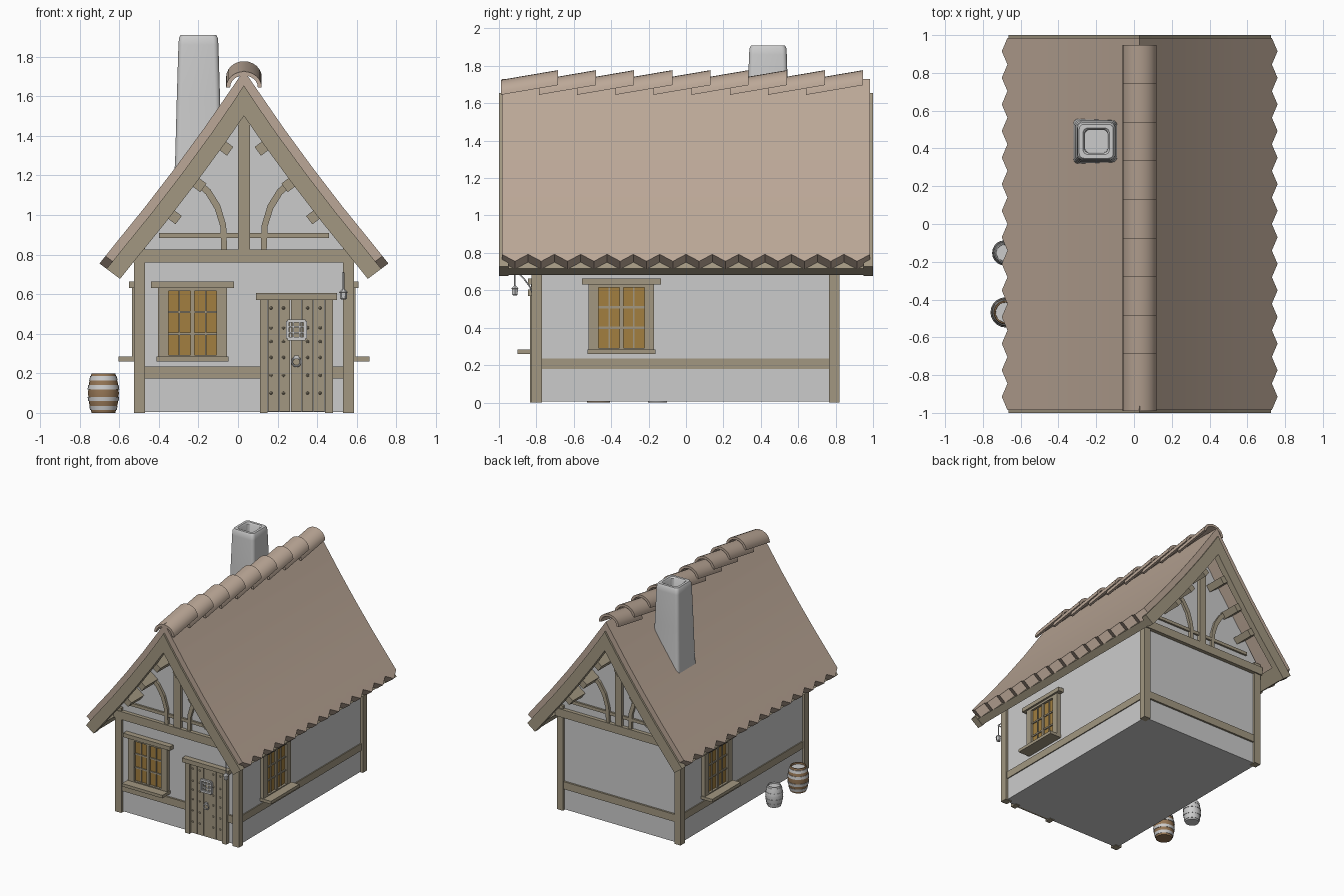
import bpy, bmesh
from math import sin, cos, pi
from mathutils import Matrix, Vector

if "Cube" in bpy.data.objects:
    bpy.data.objects.remove(bpy.data.objects["Cube"])

CX = 0.03  # ridge position in x


def material(name, rgb):
    m = bpy.data.materials.new(name)
    m.diffuse_color = (*rgb, 1)
    m.use_nodes = True
    m.node_tree.nodes["Principled BSDF"].inputs["Base Color"].default_value = m.diffuse_color
    return m


TIMBER = material("timber", (0.36, 0.31, 0.22))
TILE = material("tile", (0.50, 0.39, 0.31))
GLASS = material("amber_glass", (0.36, 0.21, 0.05))
OAK = material("barrel_wood", (0.30, 0.18, 0.09))


def finish(name, bm, mat=None, smooth=False):
    bmesh.ops.recalc_face_normals(bm, faces=bm.faces)
    me = bpy.data.meshes.new(name)
    bm.to_mesh(me)
    bm.free()
    ob = bpy.data.objects.new(name, me)
    bpy.context.collection.objects.link(ob)
    if mat:
        me.materials.append(mat)
    if smooth:
        bpy.ops.object.select_all(action='DESELECT')
        ob.select_set(True)
        bpy.context.view_layer.objects.active = ob
        bpy.ops.object.shade_smooth_by_angle(angle=0.7)
    return ob


def add_loft(bm, rings):
    rows = [[bm.verts.new(p) for p in r] for r in rings]
    for a, b in zip(rows, rows[1:]):
        for i in range(len(a)):
            j = (i + 1) % len(a)
            bm.faces.new((a[i], a[j], b[j], b[i]))
    bm.faces.new(rows[0])
    bm.faces.new(rows[-1])


def loft(name, ring_sets, mat=None, smooth=True):
    bm = bmesh.new()
    for rings in ring_sets:
        add_loft(bm, rings)
    return finish(name, bm, mat, smooth)


def prism(name, polys, y_ranges, mat=None):
    """Polygons in (offset from ridge, z), extruded along y."""
    return loft(name, [[[(CX + d, y, z) for d, z in p] for y in yr]
                       for p in polys for yr in y_ranges], mat, False)


def boxes(name, items, mat=None, place=lambda u, o, z: (u, o, z)):
    return loft(name, [[[place(u, o, z) for u, o in ((a, c), (b, c), (b, d), (a, d))]
                        for z in (e, f)] for a, b, c, d, e, f in items], mat, False)


def mirrored(polys):
    return polys + [[(-d, z) for d, z in p] for p in polys]


# Sagging roof section: off() gives a point at distance d, depth t below the surface
SECTION = [(0, 1.73), (.1, 1.585), (.2, 1.44), (.35, 1.235), (.5, 1.04), (.65, .855), (.73, .755)]


def off(d, t):
    if d == 0:
        return (0, 1.73 - t / .6)
    for (a, za), (b, zb) in zip(SECTION, SECTION[1:]):
        if d <= b + 1e-6:
            return (d - .8 * t, za + (zb - za) * (d - a) / (b - a) - .6 * t)


def band(ds, t0, t1):
    return [off(d, t0) for d in ds] + [off(d, t1) for d in reversed(ds)]


# Roof slab with zigzag eaves
rings, N = [], 28
for i in range(N + 1):
    y = -.985 + 1.97 * i / N
    half = [.1, .2, .35, .5, .65, .70 if i % 2 == 0 else .73]
    top = [off(d, 0) for d in half]
    low = [off(d, .07) for d in half]
    ring = ([(-d, z) for d, z in reversed(top)] + [off(0, 0)] + top
            + low[::-1] + [off(0, .07)] + [(-d, z) for d, z in low])
    rings.append([(CX + d, y, z) for d, z in ring])
loft("roof", [rings], TILE)

# Overlapping ridge tiles
caps = []
for k in range(9):
    y0 = -.99 + .204 * k
    ends = []
    for y, zb in ((y0, 1.645), (y0 + .305, 1.697)):
        arc = [pi * i / 12 for i in range(13)]
        ends.append([(CX + .09 * cos(a), y, zb + .08 * sin(a)) for a in arc]
                    + [(CX + .07 * cos(a), y, zb + .06 * sin(a)) for a in reversed(arc)])
    caps.append(ends)
loft("ridge_tiles", caps, TILE)

# Roof timbers: barge boards, eave plates, purlin ends
DS = [0, .1, .2, .35, .5, .65, .73]
BOTH = [(-1, -.95), (.95, 1)]
prism("barge_boards", mirrored([band(DS, .045, .13)]), BOTH, TIMBER)
prism("eave_plates", mirrored([band([.66, .728], .07, .125)]), [(-.97, .97)], TIMBER)
prism("purlin_ends", mirrored([band([d - .016, d + .016], .07, .175) for d in (.21, .345, .47)]),
      [(-.96, -.78), (.78, .96)], TIMBER)

# Plaster body with both gables
prism("walls", [[(-.535, .005), (.535, .005), (.535, .86), (0, 1.6), (-.535, .86)]], [(-.8, .8)])

# Corner posts and horizontal beams
XL, XR = -.525, .585
boxes("corner_posts", [(x, x + .055, y, y + .055, 0, .85)
                       for x in (XL, XR - .055) for y in (-.825, .765)], TIMBER)
boxes("beams",
      [(XL + .05, .115, -.815, -.78, .175, .235), (.475, XR - .05, -.815, -.78, .175, .235),
       (XL + .05, XR - .05, .78, .815, .175, .235)]
      + [(x, x + .035, -.78, .78, .178, .236) for x in (XL + .012, XR - .047)]
      + [(XL - .01, XR + .01, y, y + .05, .76, .825) for y in (-.83, .78)]
      + [(CX - .43, CX + .43, y, y + .03, .885, .91) for y in (-.815, .785)]
      + [(CX - .03, CX + .03, y, y + .045, .82, 1.52) for y in (-.825, .78)], TIMBER)

# Curved gable braces
outer = [(.25, 1.185), (.185, 1.13), (.135, 1.05), (.105, .95), (.1, .825)]
inner = [(.13, .825), (.134, .94), (.162, 1.03), (.208, 1.105), (.27, 1.158)]
# the arch bows toward the king post
outer = [(d - .015, z) for d, z in outer]
inner = [(d - .015, z) for d, z in inner]
prism("gable_braces", mirrored([outer + inner]), [(-.82, -.79), (.79, .82)], TIMBER)


# Windows: local u along the wall, o outward
def window(name, place):
    boxes(name + "_glass", [(-.125, .125, -.01, .012, .285, .62)], GLASS, place)
    bars = [(-.175, -.122, -.02, .03, .28, .635), (.122, .175, -.02, .03, .28, .635),
            (-.13, .13, -.02, .03, .275, .292), (-.13, .13, -.02, .03, .615, .635),
            (-.21, .21, -.02, .045, .632, .664), (-.182, .182, -.02, .1, .26, .284),
            (-.011, .011, 0, .026, .285, .62)]
    bars += [(u - .004, u + .004, 0, .02, .285, .62) for u in (-.066, .066)]
    bars += [(-.125, .125, 0, .02, z - .006, z + .006) for z in (.40, .51)]
    boxes(name + "_frame", bars, TIMBER, place)


window("front_window", lambda u, o, z: (-.23 + u, -.8 - o, z))
window("right_window", lambda u, o, z: (.565 + o, -.345 + u, z))
window("left_window", lambda u, o, z: (-.505 - o, .345 - u, z))

# Door: frame, planks, studs, grille, ring
boxes("door_frame", [(.11, .15, -.835, -.78, 0, .575), (.44, .48, -.835, -.78, 0, .575),
                     (.09, .50, -.845, -.78, .57, .605)], TIMBER)
boxes("door_planks", [(.152 + .0575 * i, .206 + .0575 * i, -.82, -.78, .008, .57)
                      for i in range(5)], TIMBER)
bm = bmesh.new()
for x in (.167, .23, .352, .415):
    for z in (.1, .19, .28, .36, .43, .53):
        bmesh.ops.create_uvsphere(bm, u_segments=8, v_segments=4, radius=.008,
                                  matrix=Matrix.Translation((x, -.82, z)))
finish("door_studs", bm, TIMBER, True)
g = .045
boxes("door_grille",
      [(.295 + s * g - .008, .295 + s * g + .008, -.835, -.815, .42 - g, .42 + g) for s in (-1, 1)]
      + [(.295 - g, .295 + g, -.835, -.815, .42 + s * g - .008, .42 + s * g + .008) for s in (-1, 1)]
      + [(.295 + s - .004, .295 + s + .004, -.828, -.815, .42 - g, .42 + g) for s in (-.016, .016)]
      + [(.295 - g, .295 + g, -.828, -.815, .42 + s - .004, .42 + s + .004) for s in (-.016, .016)])
bpy.ops.mesh.primitive_torus_add(major_radius=.022, minor_radius=.005, major_segments=20, minor_segments=8,
                                 location=(.295, -.83, .258), rotation=(pi / 2, 0, 0))
bpy.context.object.name = "door_ring"
boxes("door_ring_mount", [(.283, .307, -.835, -.81, .272, .29)])


# Tapered hollow chimney with rounded corners
def rounded_square(h, z, r=.025):
    pts = []
    for q in range(4):
        c = Vector((h - r, h - r)) @ Matrix.Rotation(-q * pi / 2, 2)
        c = Vector(((h - r) * (1 if q in (0, 3) else -1), (h - r) * (1 if q < 2 else -1)))
        for i in range(5):
            a = q * pi / 2 + i * pi / 8
            pts.append((-.2 + c.x + r * cos(a), .438 + c.y + r * sin(a), z))
    return pts


loft("chimney", [[rounded_square(h, z) for h, z in
                  ((.124, 1.15), (.117, 1.3), (.109, 1.6), (.101, 1.86), (.098, 1.895),
                   (.09, 1.91), (.07, 1.91), (.062, 1.9), (.06, 1.72))]])


# Barrels with hoops
def circle(x, y, z, r):
    return [(x + r * cos(2 * pi * i / 20), y + r * sin(2 * pi * i / 20), z) for i in range(20)]


def barrel(name, x, y, k, mat):
    prof = [(0, .06), (.05, .073), (.1, .078), (.15, .073), (.2, .06), (.2, .053), (.185, .052)]
    loft(name, [[circle(x, y, z * k, r * k) for z, r in prof]], mat)
    loft(name + "_hoops", [[circle(x, y, (z - .011) * k, (ra + .003) * k),
                            circle(x, y, (z + .011) * k, (rb + .003) * k)]
                           for z, ra, rb in ((.025, .064, .069), (.07, .074, .077),
                                             (.13, .077, .074), (.175, .069, .064))])


barrel("front_barrel", -.68, -.468, 1, OAK)
barrel("rear_barrel", -.685, -.153, .83, None)

# Hanging lantern on a curved bracket
cu = bpy.data.curves.new("lantern_bracket", 'CURVE')
cu.dimensions = '3D'
cu.bevel_depth = .004
for path in ([(-.82, .58), (-.835, .62), (-.865, .66), (-.915, .71)],
             [(-.82, .71), (-.92, .71)], [(-.915, .71), (-.915, .615)]):
    sp = cu.splines.new('POLY')
    sp.points.add(len(path) - 1)
    for p, (y, z) in zip(sp.points, path):
        p.co = (.533, y, z, 1)
bpy.context.collection.objects.link(bpy.data.objects.new("lantern_bracket", cu))
loft("lantern", [[[(.533 + r * cos(i * pi / 3), -.915 + r * sin(i * pi / 3), z) for i in range(6)]
                  for z, r in ((.573, .012), (.578, .017), (.608, .019), (.61, .023), (.625, .006))]],
     None, False)
